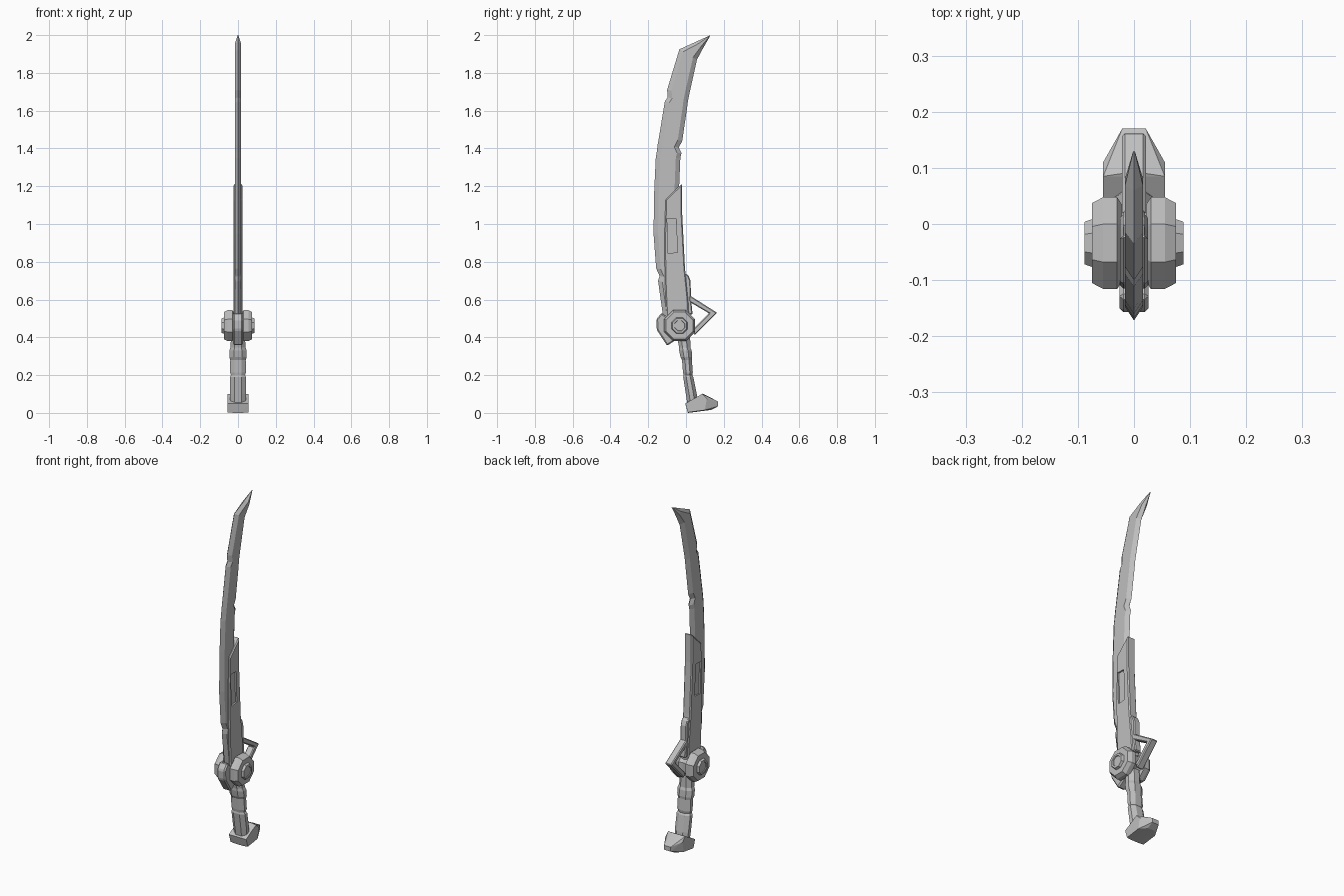
import bpy, bmesh, math
from mathutils import Vector

cube = bpy.data.objects.get("Cube")
if cube:
    bpy.data.objects.remove(cube)

steel = bpy.data.materials.new("grey_steel")
steel.use_nodes = True
grey = (0.52, 0.52, 0.52, 1)
steel.diffuse_color = grey
steel.node_tree.nodes["Principled BSDF"].inputs["Base Color"].default_value = grey


def finish(name, bm):
    """Turn a bmesh into a flat-shaded object."""
    bmesh.ops.recalc_face_normals(bm, faces=bm.faces)
    mesh = bpy.data.meshes.new(name)
    bm.to_mesh(mesh)
    bm.free()
    mesh.materials.append(steel)
    obj = bpy.data.objects.new(name, mesh)
    bpy.context.scene.collection.objects.link(obj)
    return obj


def loft(name, rings):
    """Skin equal-length closed rings and cap both ends."""
    bm = bmesh.new()
    rows = [[bm.verts.new(p) for p in ring] for ring in rings]
    count = len(rows[0])
    for low, high in zip(rows, rows[1:]):
        for i in range(count):
            j = (i + 1) % count
            bm.faces.new((low[i], low[j], high[j], high[i]))
    bm.faces.new(rows[0])
    bm.faces.new(rows[-1])
    return finish(name, bm)


def plate(name, outline, half, bevel=0.0):
    """Side outline of (y, z) points, thickened evenly across x."""
    obj = loft(name, [[(x, y, z) for y, z in outline] for x in (-half, half)])
    if bevel:
        mod = obj.modifiers.new("chamfer", "BEVEL")
        mod.width = bevel
        mod.segments = 1
        mod.limit_method = "ANGLE"
    return obj


# Blade: front edge y, z then back edge y, z, from root to tip, with nicks
blade_rows = [
    (-.12, .50, .01, .45), (-.148, .70, -.005, .66), (-.14, .725, -.005, .70),
    (-.158, .765, -.01, .74), (-.172, .95, -.025, .95), (-.168, 1.18, -.037, 1.18),
    (-.16, 1.35, -.03, 1.35), (-.155, 1.38, -.024, 1.375), (-.15, 1.42, -.038, 1.405),
    (-.143, 1.46, -.02, 1.44), (-.112, 1.65, .005, 1.61), (-.097, 1.67, .01, 1.65),
    (-.1, 1.71, .018, 1.69), (-.035, 1.925, .058, 1.87), (.06, 1.968, .09, 1.93),
    (.126, 1.998, .13, 2.0),
]


def blade_ring(row):
    front, back = Vector((0, row[0], row[1])), Vector((0, row[2], row[3]))
    span = (back - front).length
    inset = min(.024, span * .3) / span
    side = Vector((min(.016, span * .4), 0, 0))
    a, b = front.lerp(back, inset), back.lerp(front, inset)
    return [front, a + side, b + side, back, b - side, a - side]


loft("blade", [blade_ring(row) for row in blade_rows])

# Sleeve around the blade root, with a window through it
sleeve = plate("blade_sleeve", [
    (-.02, 1.215), (-.108, 1.13), (-.115, .9), (-.11, .65), (-.1, .46),
    (.02, .46), (.012, .6), (-.005, .76), (-.02, 1.05)], .025, .006)
window = plate("window_cutter", [
    (-.1, 1.03), (-.052, 1.03), (-.046, .85), (-.094, .845)], .1)
window.hide_render = True
window.hide_viewport = True
window.display_type = "WIRE"
cut = sleeve.modifiers.new("window", "BOOLEAN")
cut.object = window
cut.solver = "EXACT"

# Guard pieces beside the pivot
plate("front_guard", [
    (-.13, .53), (-.157, .495), (-.155, .44), (-.1, .355), (-.055, .385),
    (-.02, .43), (-.09, .5)], .026, .007)
plate("back_bracket", [
    (-.012, .74), (.012, .73), (.024, .7), (.027, .6), (.035, .52), (0, .52)], .02, .005)
plate("finger_guard", [
    (.015, .625), (.165, .53), (.045, .41), (.035, .44), (.122, .527), (.015, .59)], .021, .005)

# Octagonal pivot discs, one each side, turned around x
disc_profile = [
    (0, .07), (.022, .075), (.03, .0885), (.055, .0885), (.075, .077),
    (.075, .046), (.088, .041), (.088, .03), (.084, .028)]


def octagon(x, radius):
    angles = [math.radians(22.5 + 45 * i) for i in range(8)]
    return [(x, -.034 + radius * math.cos(a), .462 + radius * math.sin(a)) for a in angles]


for name, sign in (("left_pivot_disc", 1), ("right_pivot_disc", -1)):
    loft(name, [octagon(sign * x, r) for x, r in disc_profile])

# Grip: centre y, height, half depth, half width
grip_rows = [
    (.035, .05, .028, .04), (.028, .1, .029, .043), (.012, .19, .027, .043),
    (.01, .2, .023, .037), (.01, .215, .026, .042), (.005, .28, .026, .041),
    (.002, .295, .031, .046), (-.003, .33, .033, .046), (-.006, .345, .03, .04),
    (-.015, .42, .036, .036)]


def grip_ring(y, z, depth, width):
    quarter = [(.45, -1), (1, -.4), (1, .4), (.45, 1)]
    shape = quarter + [(-u, -v) for u, v in quarter]
    return [(u * width, y + v * depth, z) for u, v in shape]


loft("grip", [grip_ring(*row) for row in grip_rows])

# Pommel: faceted block narrowing to the back
wide = [(-.004, .05), (.01, .003), (.085, .1), (.11, .075), (.1, .015)]
narrow = [(.17, .06), (.17, .035), (.135, .016), (.01, 0), (.09, .102)]
bm = bmesh.new()
for points, half in ((wide, .055), (narrow, .021)):
    for y, z in points:
        for x in (-half, half):
            bm.verts.new((x, y, z))
bmesh.ops.convex_hull(bm, input=bm.verts)
bmesh.ops.dissolve_limit(bm, angle_limit=.02, verts=bm.verts, edges=bm.edges)
finish("pommel", bm)
